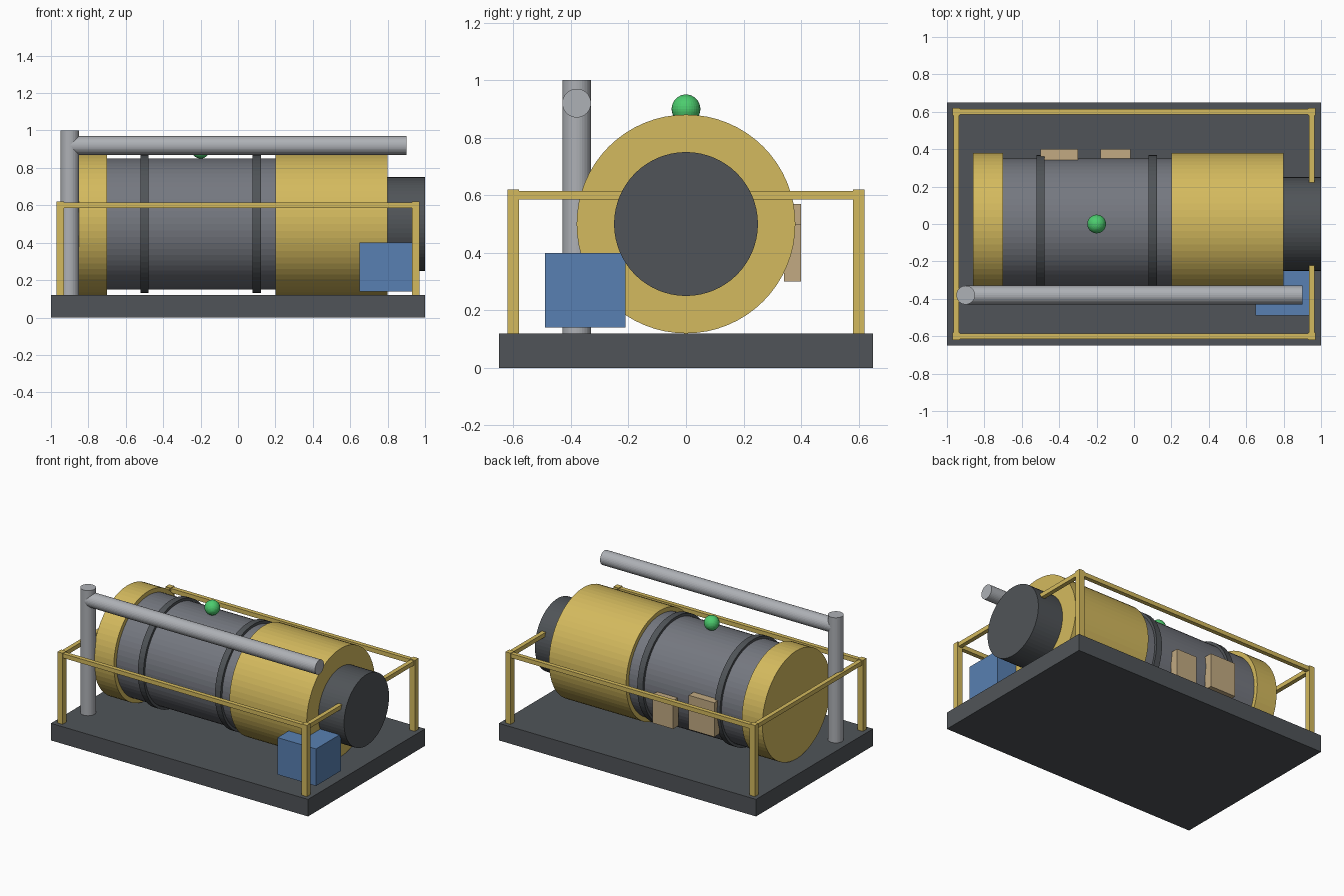
import bpy, math

if "Cube" in bpy.data.objects:
    bpy.data.objects.remove(bpy.data.objects["Cube"])


def paint(name, r, g, b):
    """Material from 0-255 display values, stored as linear."""
    m = bpy.data.materials.new(name)
    m.diffuse_color = [((c / 255 + 0.055) / 1.055) ** 2.4 for c in (r, g, b)] + [1.0]
    m.use_nodes = True
    m.node_tree.nodes["Principled BSDF"].inputs["Base Color"].default_value = m.diffuse_color
    return m


YELLOW = paint("machine yellow", 212, 186, 94)
DARK = paint("dark steel", 80, 84, 88)
GREY = paint("drum grey", 117, 120, 128)
PIPE = paint("pipe grey", 174, 177, 182)
GREEN = paint("beacon green", 76, 204, 110)
BLUE = paint("cabinet blue", 88, 128, 178)
TAN = paint("panel tan", 194, 170, 130)


def finish(name, mat):
    ob = bpy.context.object
    ob.name = name
    ob.data.materials.append(mat)
    return ob


def box(name, mat, x, y, z):
    """Box from (min, max) ranges on each axis."""
    bpy.ops.mesh.primitive_cube_add(size=1, location=[(a + b) / 2 for a, b in (x, y, z)])
    ob = finish(name, mat)
    ob.scale = [b - a for a, b in (x, y, z)]
    return ob


def tube(name, mat, r, x0, x1, y, z, sides=64):
    """Cylinder lying along x."""
    bpy.ops.mesh.primitive_cylinder_add(vertices=sides, radius=r, depth=x1 - x0,
                                        location=((x0 + x1) / 2, y, z),
                                        rotation=(0, math.pi / 2, 0))
    return finish(name, mat)


# Base slab
box("base", DARK, (-1, 1), (-0.65, 0.65), (0, 0.12))

# Main drum with end housings, bands and outlet
tube("drum", GREY, 0.35, -0.7, 0.2, 0, 0.5)
tube("rear_housing", YELLOW, 0.38, -0.86, -0.7, 0, 0.5)
tube("front_housing", YELLOW, 0.38, 0.2, 0.8, 0, 0.5)
tube("outlet", DARK, 0.25, 0.8, 1.0, 0, 0.5)
for i, x in enumerate((-0.5, 0.1)):
    tube(f"drum_band_{i + 1}", DARK, 0.368, x - 0.022, x + 0.022, 0, 0.5)

# Riser and overhead pipe
bpy.ops.mesh.primitive_cylinder_add(vertices=32, radius=0.05, depth=0.88,
                                    location=(-0.9, -0.38, 0.56))
finish("riser_pipe", PIPE)
tube("overhead_pipe", PIPE, 0.05, -0.9, 0.9, -0.38, 0.92, 32)

# Beacon on top of the drum
bpy.ops.mesh.primitive_uv_sphere_add(segments=32, ring_count=16, radius=0.05,
                                     location=(-0.2, 0, 0.9))
finish("beacon", GREEN)

# Cabinet and side panels
box("cabinet", BLUE, (0.65, 0.95), (-0.49, -0.21), (0.14, 0.40))
box("large_panel", TAN, (-0.5, -0.3), (0.34, 0.40), (0.33, 0.57))
box("small_panel", TAN, (-0.18, -0.02), (0.34, 0.40), (0.30, 0.50))

# Guard rail: corner posts, long rails and end rails
for sx in (-1, 1):
    x = 0.95 * sx
    for sy in (-1, 1):
        y = 0.6 * sy
        box("rail_post", YELLOW, (x - 0.02, x + 0.02), (y - 0.02, y + 0.02), (0.12, 0.62))
    box("end_rail", YELLOW, (x - 0.015, x + 0.015), (-0.6, 0.6), (0.585, 0.615))
    y = 0.6 * sx
    box("long_rail", YELLOW, (-0.95, 0.95), (y - 0.015, y + 0.015), (0.585, 0.615))
